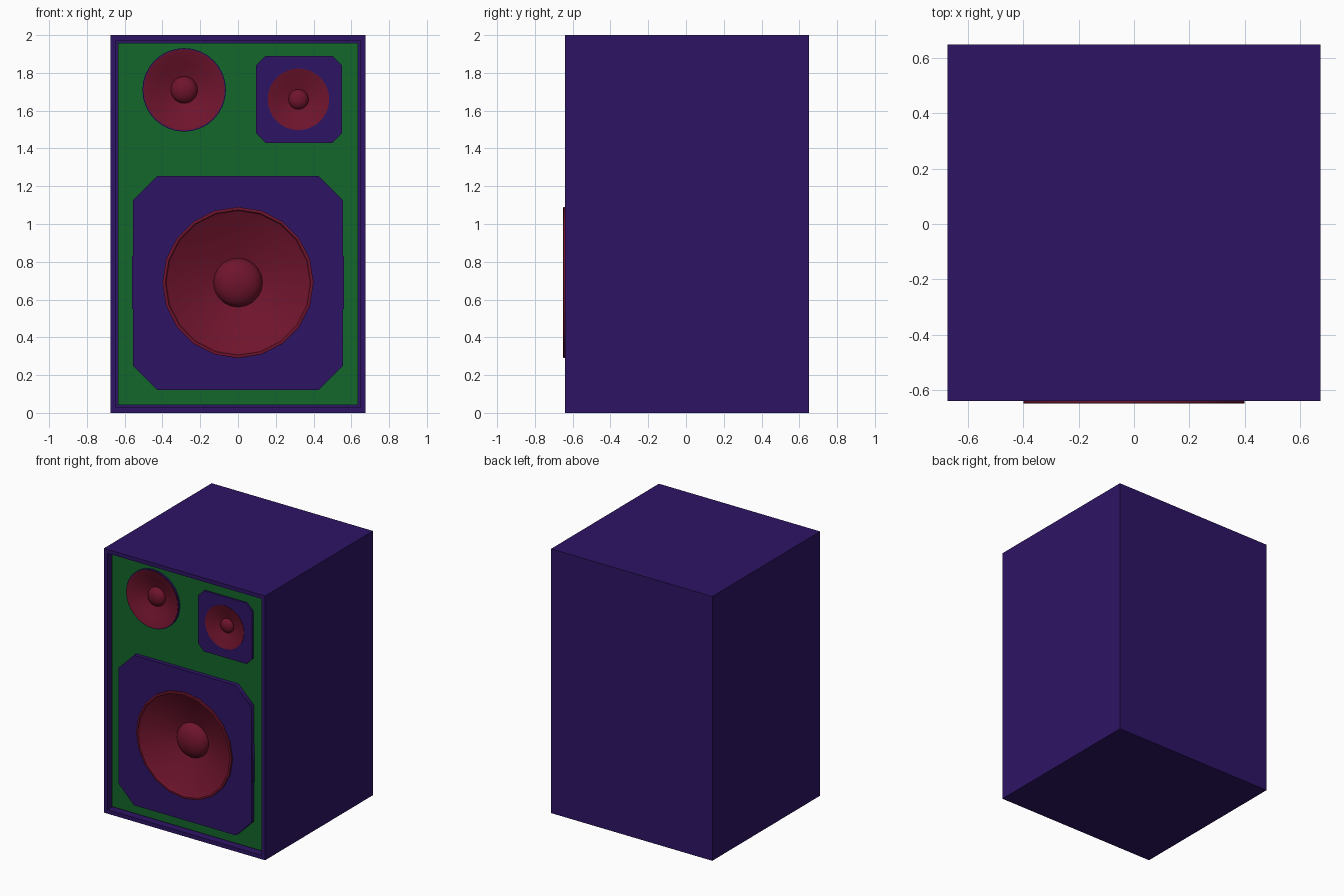
import bpy, bmesh
from math import sin, cos, pi, radians

if "Cube" in bpy.data.objects:
    bpy.data.objects.remove(bpy.data.objects["Cube"])


def material(name, rgb):
    m = bpy.data.materials.new(name)
    m.diffuse_color = (*rgb, 1)
    m.use_nodes = True
    m.node_tree.nodes["Principled BSDF"].inputs["Base Color"].default_value = m.diffuse_color
    return m


PURPLE = material("purple", (0.027, 0.007, 0.13))
GREEN = material("green", (0.007, 0.135, 0.024))
RED = material("red", (0.16, 0.007, 0.026))


def activate(ob):
    bpy.ops.object.select_all(action='DESELECT')
    ob.select_set(True)
    bpy.context.view_layer.objects.active = ob


def mesh_object(name, bm, mat):
    me = bpy.data.meshes.new(name)
    bm.to_mesh(me)
    bm.free()
    me.materials.append(mat)
    ob = bpy.data.objects.new(name, me)
    bpy.context.collection.objects.link(ob)
    return ob


def circle(cx, cz, r, n):
    return [(cx + r * cos(2 * pi * i / n), cz + r * sin(2 * pi * i / n)) for i in range(n)]


def octagon(x0, x1, z0, z1, c):
    return [(x0 + c, z0), (x1 - c, z0), (x1, z0 + c), (x1, z1 - c),
            (x1 - c, z1), (x0 + c, z1), (x0, z1 - c), (x0, z0 + c)]


def panel(name, loops, y_front, y_back, mat):
    """Flat panel facing -y; the first loop is the outline, the rest are holes."""
    cu = bpy.data.curves.new(name, 'CURVE')
    cu.dimensions = '2D'
    cu.fill_mode = 'BOTH'
    cu.extrude = (y_back - y_front) / 2
    for loop in loops:
        sp = cu.splines.new('POLY')
        sp.points.add(len(loop) - 1)
        for p, (x, z) in zip(sp.points, loop):
            p.co = (x, z, 0, 1)
        sp.use_cyclic_u = True
    cu.materials.append(mat)
    ob = bpy.data.objects.new(name, cu)
    bpy.context.collection.objects.link(ob)
    ob.location.y = (y_front + y_back) / 2
    ob.rotation_euler.x = pi / 2
    activate(ob)
    bpy.ops.object.convert(target='MESH')
    return ob


def driver(name, cx, cz, rim, dome_r, dome_y, dome_h, n):
    """Lathed cone: rim profile of (radius, y) points, then a dust-cap dome."""
    profile = rim + [(dome_r * cos(a), dome_y - dome_h * sin(a))
                     for a in (i * pi / 12 for i in range(7))]
    bm = bmesh.new()
    verts = [bm.verts.new((max(r, 0.0), y, 0)) for r, y in profile]
    edges = [bm.edges.new(pair) for pair in zip(verts, verts[1:])]
    bmesh.ops.spin(bm, geom=verts + edges, cent=(0, 0, 0), axis=(0, 1, 0),
                   angle=2 * pi, steps=n)
    bmesh.ops.remove_doubles(bm, verts=bm.verts, dist=1e-5)
    bmesh.ops.recalc_face_normals(bm, faces=bm.faces)
    if sum(f.normal.y * f.calc_area() for f in bm.faces) > 0:
        bmesh.ops.reverse_faces(bm, faces=bm.faces)
    ob = mesh_object(name, bm, RED)
    ob.location = (cx, 0, cz)
    activate(ob)
    bpy.ops.object.shade_smooth_by_angle(angle=radians(25))
    return ob


# Cabinet box with a recessed front opening
bm = bmesh.new()
bmesh.ops.create_cube(bm, size=1)
for v in bm.verts:
    v.co = (v.co.x * 1.35, v.co.y * 1.29 + 0.005, v.co.z * 2 + 1)
bm.normal_update()
front = min(bm.faces, key=lambda f: f.calc_center_median().y)
bmesh.ops.inset_region(bm, faces=[front], thickness=0.042)
front = bmesh.ops.extrude_discrete_faces(bm, faces=[front])['faces'][0]
bmesh.ops.translate(bm, vec=(0, 0.2, 0), verts=front.verts)
mesh_object("cabinet", bm, PURPLE)

# Green baffle with driver openings
W, M, T = (0, 0.69), (-0.285, 1.71), (0.32, 1.66)
woofer_hole, mid_hole, tweeter_hole = circle(*W, 0.39, 20), circle(*M, 0.212, 32), circle(*T, 0.158, 32)
panel("baffle", [octagon(-0.634, 0.634, 0.042, 1.958, 0.0005),
                 woofer_hole, mid_hole, tweeter_hole], -0.602, -0.57, GREEN)

# Mounting plates
panel("woofer_plate", [octagon(-0.557, 0.557, 0.12, 1.255, 0.13), woofer_hole],
      -0.635, -0.60, PURPLE)
panel("tweeter_plate", [octagon(0.095, 0.55, 1.43, 1.89, 0.05), tweeter_hole],
      -0.616, -0.60, PURPLE)
panel("midrange_ring", [circle(*M, 0.221, 32), mid_hole], -0.616, -0.60, PURPLE)

# Small side tabs of the woofer plate
for side, s in (("left", -1), ("right", 1)):
    a, b = sorted((s * 0.55, s * 0.561))
    panel("woofer_tab_" + side, [[(a, 0.55), (b, 0.55), (b, 0.83), (a, 0.83)]],
          -0.63, -0.60, PURPLE)

# Drivers
driver("woofer", *W, [(0.40, -0.63), (0.40, -0.648), (0.396, -0.65), (0.385, -0.65),
                      (0.378, -0.638), (0.26, -0.578)], 0.13, -0.535, 0.075, 20)
driver("midrange", *M, [(0.215, -0.605), (0.215, -0.619), (0.205, -0.617),
                        (0.14, -0.585)], 0.071, -0.562, 0.045, 32)
driver("tweeter", *T, [(0.163, -0.61), (0.163, -0.619), (0.155, -0.617),
                       (0.10, -0.598)], 0.053, -0.584, 0.032, 32)
